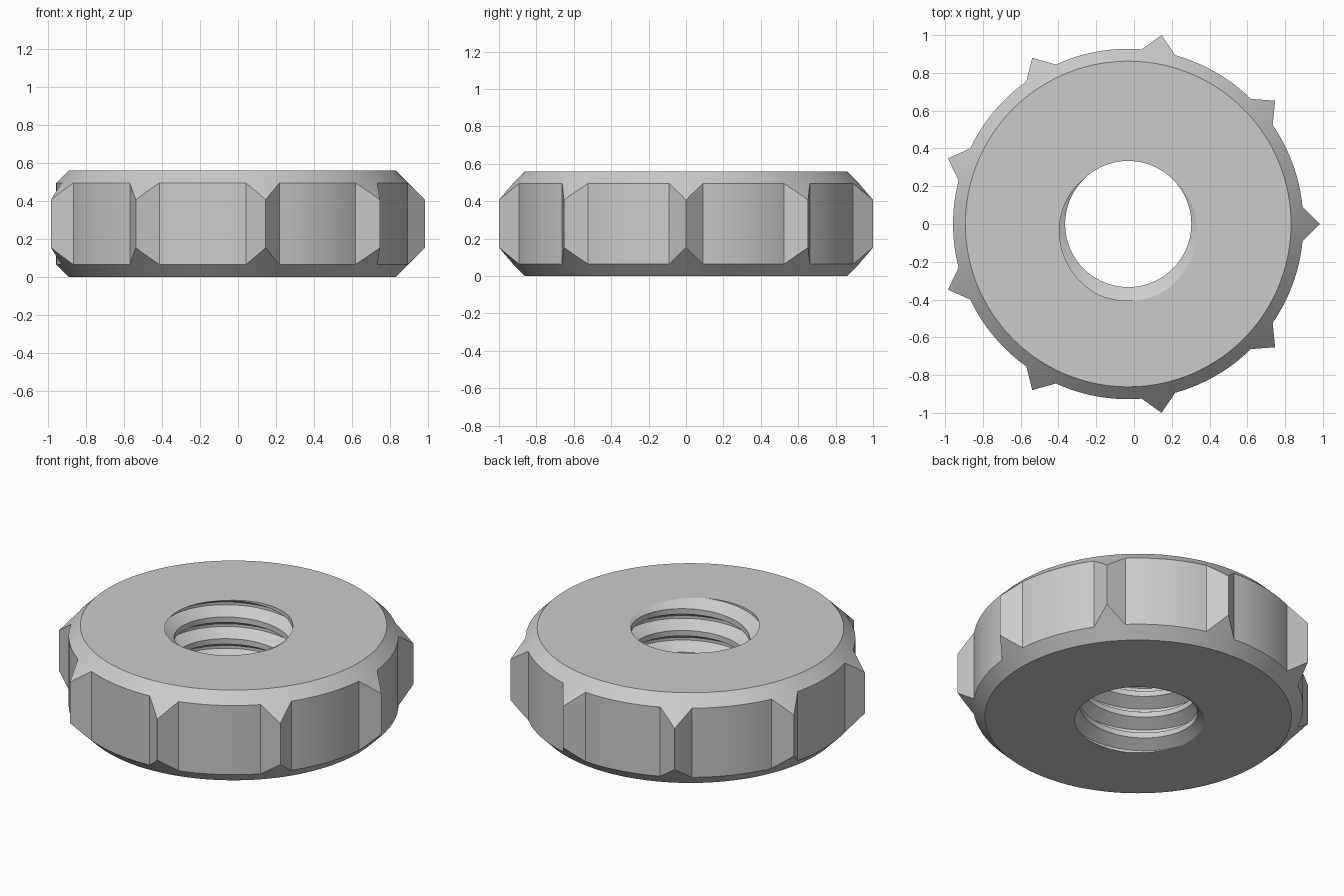
import bpy, bmesh
from math import pi, cos, sin, atan2, hypot, radians

if "Cube" in bpy.data.objects:
    bpy.data.objects.remove(bpy.data.objects["Cube"])

H = 0.56                       # thickness
R_FACE, R_TIP = 0.862, 1.0154  # flat face radius, tooth tip radius
TOOTH_X, TOOTH_Y = 0.923, 0.09 # where a tooth flank meets the rim
TEETH = 9
CX = -R_TIP * (1 - cos(radians(20))) / 2   # centres the odd tooth count
R_MINOR, R_MAJOR, PITCH = 0.334, 0.406, 0.135


def make_object(name, bm):
    bmesh.ops.recalc_face_normals(bm, faces=bm.faces[:])
    me = bpy.data.meshes.new(name)
    bm.to_mesh(me)
    bm.free()
    ob = bpy.data.objects.new(name, me)
    bpy.context.collection.objects.link(ob)
    ob.location.x = CX
    return ob


# Toothed outline as (angle, radius)
outline = []
half = atan2(TOOTH_Y, TOOTH_X)
rim = hypot(TOOTH_X, TOOTH_Y)
for k in range(TEETH):
    a0 = 2 * pi * k / TEETH
    for s in range(-4, 4):
        t = abs(s) / 4
        x, y = R_TIP + (TOOTH_X - R_TIP) * t, TOOTH_Y * s / 4
        outline.append((a0 + atan2(y, x), hypot(x, y)))
    gap = 2 * pi / TEETH - 2 * half
    for s in range(14):
        outline.append((a0 + half + gap * s / 14, rim))

# Wheel body: 45 degree cone chamfers cut across rim and teeth
bm = bmesh.new()
rings = [[], [], [], []]
for a, r in outline:
    d = r - R_FACE
    for ring, (rr, z) in zip(rings, ((R_FACE, 0), (r, d), (r, H - d), (R_FACE, H))):
        ring.append(bm.verts.new((rr * cos(a), rr * sin(a), z)))
n = len(outline)
for lo, hi in zip(rings, rings[1:]):
    for i in range(n):
        j = (i + 1) % n
        bm.faces.new((lo[i], lo[j], hi[j], hi[i]))
bm.faces.new(rings[0])
bm.faces.new(rings[3])
wheel = make_object("toothed_wheel", bm)

# Thread cutter: right-handed helical surface, closed by a fan at each end
N, TURNS = 96, 8
M = 4 * TURNS
profile = [(-3 / 8, R_MINOR), (-1 / 16, R_MAJOR), (1 / 16, R_MAJOR), (3 / 8, R_MINOR)]
# a groove centre meets the top face at -90 degrees
z0 = H - PITCH * (0.75 + 6)
bm = bmesh.new()
cols = []
for i in range(N):
    a = 2 * pi * i / N
    col = []
    for j in range(M + (5 if i == 0 else 1)):
        dz, r = profile[j % 4]
        col.append(bm.verts.new((r * cos(a), r * sin(a),
                                 z0 + PITCH * (i / N + j // 4 + dz))))
    cols.append(col)
for i in range(N):
    for j in range(M):
        if i < N - 1:
            b, c = cols[i + 1][j], cols[i + 1][j + 1]
        else:
            b, c = cols[0][j + 4], cols[0][j + 5]
        bm.faces.new((cols[i][j], b, c, cols[i][j + 1]))
low = bm.verts.new((0, 0, z0 - 0.1))
high = bm.verts.new((0, 0, z0 + PITCH * (TURNS + 1) + 0.1))
for e in [e for e in bm.edges if e.is_boundary]:
    v, w = e.verts
    bm.faces.new((v, w, low if v.co.z < H / 2 else high))
cutter = make_object("thread_cutter", bm)
cutter.hide_render = True

# Cut the threaded bore and shade
mod = wheel.modifiers.new("bore", 'BOOLEAN')
mod.operation = 'DIFFERENCE'
mod.solver = 'EXACT'
mod.object = cutter
bpy.context.view_layer.objects.active = wheel
wheel.select_set(True)
bpy.ops.object.modifier_apply(modifier=mod.name)
bpy.data.objects.remove(cutter)
bpy.ops.object.shade_smooth_by_angle(angle=radians(22))
